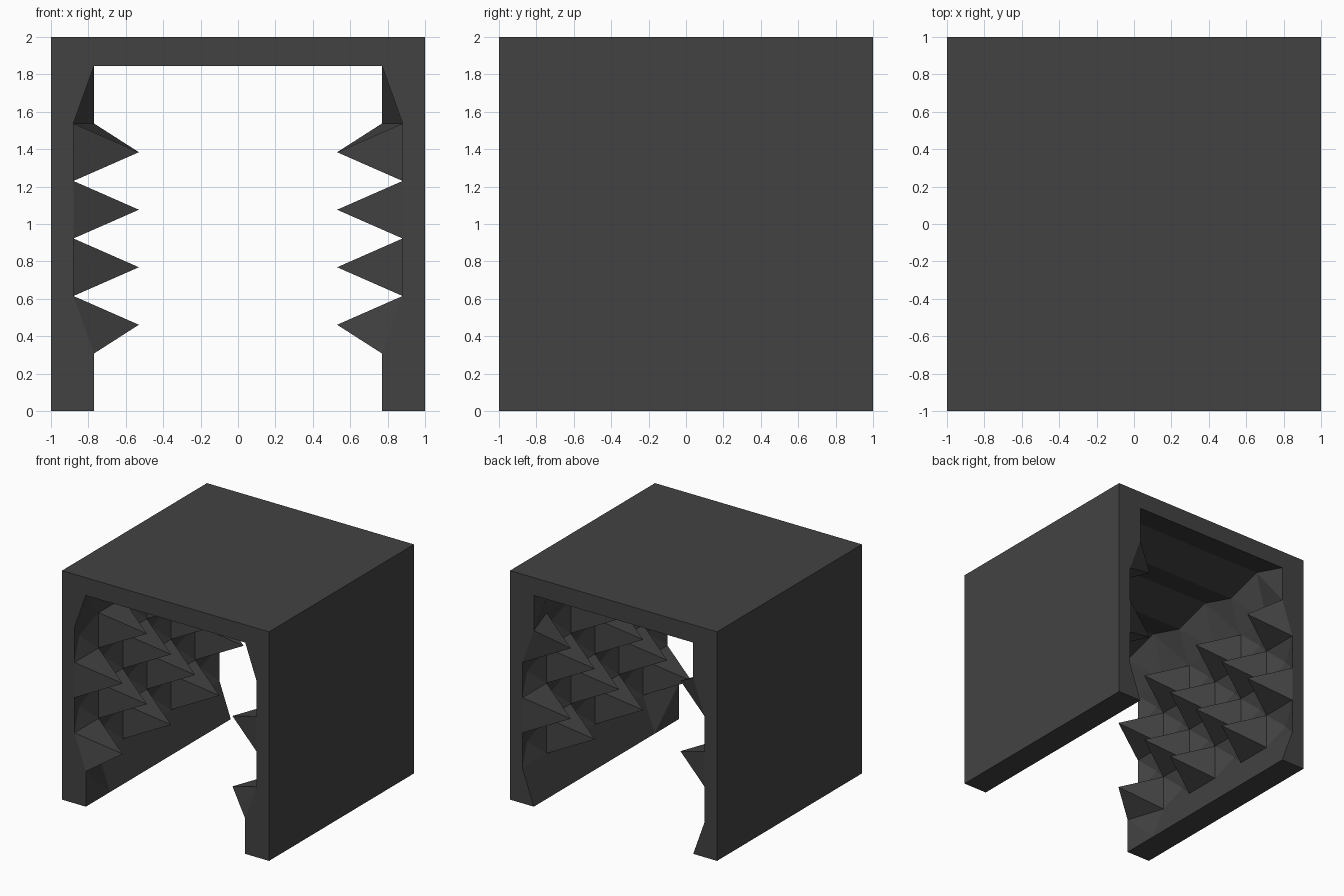
import bpy
import bmesh

if "Cube" in bpy.data.objects:
    bpy.data.objects.remove(bpy.data.objects["Cube"])

COLS, ROWS = 6, 6
DY, DZ = 2 / COLS, 1.845 / ROWS
WALL, PIT, TIP, HOLE = -0.77, -0.88, -0.53, -0.95
CEIL, GROOVE = 1.845, 1.945


def in_band(c, r):
    return 0 <= c < COLS and 1 <= r <= 4


def is_spike(c, r):
    return (c + r) % 2 == 1


def grid_point(c, r):
    # a corner sinks into the wall when it touches a pit cell
    near = [(c + i, r + j) for i in (-1, 0) for j in (-1, 0)]
    sunk = any(in_band(*n) and not is_spike(*n) for n in near)
    return (PIT if sunk else WALL, -1 + c * DY, ceiling(c) if r == ROWS else r * DZ)


def ceiling(c):
    return GROOVE if c % 2 else CEIL


bm = bmesh.new()

# inner wall: checkerboard of spikes and pits
grid = [[bm.verts.new(grid_point(c, r)) for r in range(ROWS + 1)] for c in range(COLS + 1)]
for c in range(COLS):
    for r in range(ROWS):
        ring = [grid[c][r], grid[c + 1][r], grid[c + 1][r + 1], grid[c][r + 1]]
        if in_band(c, r):
            x = TIP if is_spike(c, r) else HOLE
            mid = bm.verts.new((x, -1 + (c + 0.5) * DY, (r + 0.5) * DZ))
            for i in range(4):
                bm.faces.new((ring[i], ring[(i + 1) % 4], mid))
        else:
            bm.faces.new((ring[0], ring[1], ring[3]))
            bm.faces.new((ring[1], ring[2], ring[3]))

# grooved ceiling, up to the centre line
crown = [bm.verts.new((0, -1 + c * DY, ceiling(c))) for c in range(COLS + 1)]
for c in range(COLS):
    bm.faces.new((grid[c][ROWS], grid[c + 1][ROWS], crown[c + 1], crown[c]))

# outer side, roof, foot and end frames
low, high, ridge = [[bm.verts.new((x, y, z)) for y in (-1, 1)]
                    for x, z in ((-1, 0), (-1, 2), (0, 2))]
bm.faces.new((low[0], high[0], high[1], low[1]))
bm.faces.new((high[0], ridge[0], ridge[1], high[1]))
bm.faces.new([low[1], low[0]] + [col[0] for col in grid])
for end, c in ((0, 0), (1, COLS)):
    bm.faces.new([low[end]] + grid[c] + [crown[c], ridge[end], high[end]])

bmesh.ops.recalc_face_normals(bm, faces=bm.faces[:])
# make sure the roof faces up
roof = max(bm.faces, key=lambda f: f.calc_center_median().z)
if roof.normal.z < 0:
    bmesh.ops.reverse_faces(bm, faces=bm.faces[:])

mesh = bpy.data.meshes.new("spiked_tunnel")
bm.to_mesh(mesh)
bm.free()
tunnel = bpy.data.objects.new("spiked_tunnel", mesh)
bpy.context.collection.objects.link(tunnel)

# opposite half
mirror = tunnel.modifiers.new("mirror", 'MIRROR')
mirror.use_axis[0] = True
mirror.use_clip = True

mat = bpy.data.materials.new("dark_grey")
mat.diffuse_color = (0.055, 0.055, 0.055, 1)
mat.use_nodes = True
mat.node_tree.nodes["Principled BSDF"].inputs["Base Color"].default_value = mat.diffuse_color
mesh.materials.append(mat)
